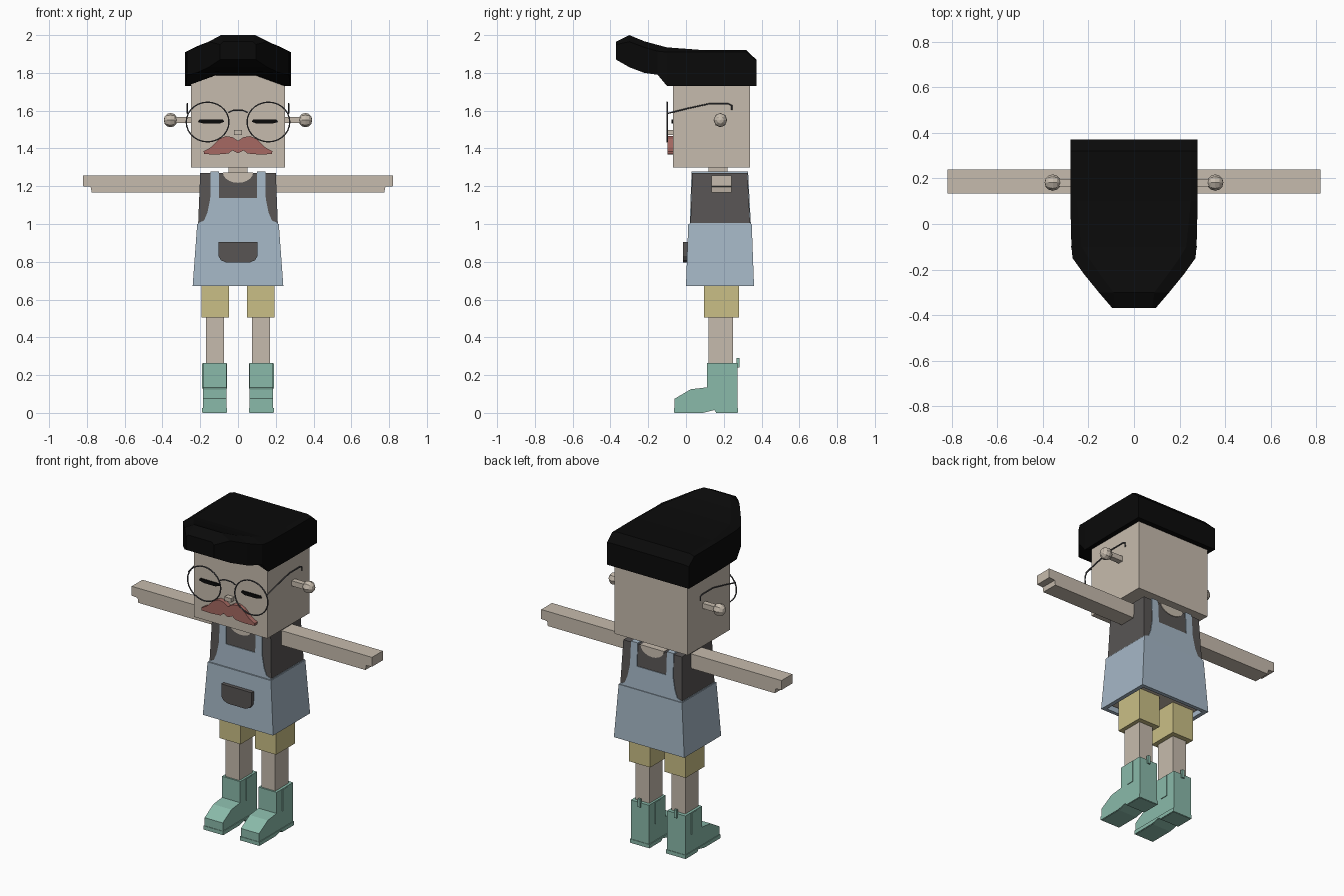
import bpy, bmesh, math

cube = bpy.data.objects.get("Cube")
if cube:
    bpy.data.objects.remove(cube, do_unlink=True)


def material(name, r, g, b):
    linear = [((c / 255 + 0.055) / 1.055) ** 2.4 for c in (r, g, b)] + [1]
    mat = bpy.data.materials.new(name)
    mat.use_nodes = True
    mat.diffuse_color = linear
    shader = mat.node_tree.nodes["Principled BSDF"]
    shader.inputs["Base Color"].default_value = linear
    shader.inputs["Roughness"].default_value = 0.8
    return mat


skin = material("skin", 198, 187, 173)
black = material("hair black", 10, 10, 10)
charcoal = material("shirt charcoal", 88, 85, 84)
blue = material("overall blue", 165, 183, 198)
yellow = material("shorts yellow", 202, 191, 134)
green = material("boot green", 138, 186, 170)
red = material("moustache red", 166, 105, 98)
grey = material("glasses grey", 78, 78, 82)


def finish(name, bm, mat):
    bmesh.ops.recalc_face_normals(bm, faces=bm.faces)
    mesh = bpy.data.meshes.new(name)
    bm.to_mesh(mesh)
    bm.free()
    mesh.materials.append(mat)
    obj = bpy.data.objects.new(name, mesh)
    bpy.context.collection.objects.link(obj)
    return obj


def loft(name, rings, mat):
    """Skin a row of equal-length point rings and close both ends."""
    bm = bmesh.new()
    rows = [[bm.verts.new(p) for p in ring] for ring in rings]
    n = len(rows[0])
    for a, b in zip(rows, rows[1:]):
        for i in range(n):
            j = (i + 1) % n
            bm.faces.new((a[i], a[j], b[j], b[i]))
    bm.faces.new(rows[0])
    bm.faces.new(rows[-1])
    return finish(name, bm, mat)


def prism_y(name, outline, y0, y1, mat):
    return loft(name, [[(x, y, z) for x, z in outline] for y in (y0, y1)], mat)


def prism_x(name, outline, x0, x1, mat):
    return loft(name, [[(x, y, z) for y, z in outline] for x in (x0, x1)], mat)


def rect(x0, x1, y0, y1, z):
    return [(x0, y0, z), (x1, y0, z), (x1, y1, z), (x0, y1, z)]


def box(name, x, y, z, mat):
    return loft(name, [rect(*x, *y, h) for h in z], mat)


def symmetric(half):
    """Complete a right-to-centre outline with its mirror image."""
    return half + [(-x, z) for x, z in reversed(half)]


def wire(name, points, cyclic=False):
    curve = bpy.data.curves.new(name, "CURVE")
    curve.dimensions = "3D"
    curve.bevel_depth = 0.004
    curve.bevel_resolution = 1
    curve.use_fill_caps = True
    spline = curve.splines.new("POLY")
    spline.points.add(len(points) - 1)
    for p, co in zip(spline.points, points):
        p.co = (*co, 1)
    spline.use_cyclic_u = cyclic
    curve.materials.append(grey)
    obj = bpy.data.objects.new(name, curve)
    bpy.context.collection.objects.link(obj)


# Head, neck and nose
box("head", (-.25, .25), (-.07, .34), (1.3, 1.82), skin)
box("neck", (-.05, .05), (.12, .22), (1.2, 1.32), skin)
box("nose", (-.022, .022), (-.1, -.06), (1.472, 1.497), skin)

# Hair: cross-sections from the back to the tip of the quiff
sections = [  # y, side width, top width, side bottom, centre bottom, side top, top
    (.372, .28, .25, 1.73, 1.73, 1.865, 1.87),
    (.32, .28, .25, 1.73, 1.73, 1.91, 1.92),
    (.1, .28, .25, 1.73, 1.73, 1.91, 1.92),
    (-.1, .275, .23, 1.73, 1.795, 1.91, 1.935),
    (-.15, .27, .2, 1.79, 1.8, 1.915, 1.948),
    (-.22, .22, .15, 1.8, 1.807, 1.935, 1.967),
    (-.3, .155, .09, 1.83, 1.83, 1.965, 2),
    (-.37, .095, .08, 1.87, 1.87, 1.95, 1.965),
]
rings = []
for y, w, t, low, mid, side, top in sections:
    half = [(w * .35, mid), (w, low), (w, side), (t, top)]
    rings.append([(x, y, z) for x, z in symmetric(half)])
loft("hair", rings, black)

# Moustache
half = [(0, 1.375), (.03, 1.39), (.05, 1.373), (.11, 1.368), (.18, 1.37),
        (.182, 1.385), (.145, 1.405), (.1, 1.45), (.065, 1.465), (.03, 1.46), (0, 1.44)]
for s, label in ((1, "left"), (-1, "right")):
    prism_y(label + "_moustache", [(s * x, z) for x, z in half], -.098, -.06, red)

# Torso
torso = loft("shirt", [rect(-.213, .213, .022, .342, .95),
                       rect(-.2, .2, .033, .325, 1.27)], charcoal)
box("hips", (-.21, .21), (.03, .33), (.7, .76), skin)


def hug_torso(obj):
    """Set the front and back of a plate just proud of the tapered shirt."""
    for v in obj.data.vertices:
        rise = (v.co.z - .95) / .32
        v.co.y = .018 + .011 * rise if v.co.y < .18 else .346 - .017 * rise


# Overalls: bib with straps running front to back, hollow skirt, pocket
bib = [(.214, .99), (.212, 1.005), (.18, 1.018), (.162, 1.06), (.147, 1.135),
       (.145, 1.278), (.1, 1.278), (.1, 1.137)]
hug_torso(prism_y("bib_and_straps", symmetric(bib), 0, .4, blue))
loft("skirt", [rect(-.215, .215, .022, .336, .72), rect(-.215, .215, .022, .336, .672),
               rect(-.24, .24, 0, .36, .672), rect(-.216, .216, .012, .348, 1.0)], blue)
pocket = [(.103, .905), (.103, .83), (.09, .808), (.06, .795)]
prism_y("pocket", symmetric(pocket), -.015, .02, charcoal)

# Skin showing at the round neckline
arc = [math.pi * i / 10 for i in range(11)]
hug_torso(prism_y("neckline", [(.08 * math.cos(a), 1.273 - .055 * math.sin(a))
                               for a in arc], 0, .4, skin))

# Bridge of the glasses
wire("glasses_bridge", [(-.052, -.1, 1.59), (-.025, -.1, 1.602), (.025, -.1, 1.602),
                        (.052, -.1, 1.59)])

boot = [(-.06, 0), (-.06, .075), (.025, .125), (.11, .135), (.11, .265), (.272, .265),
        (.272, 0), (.16, 0), (.15, .015), (.09, 0)]
sole = [(-.063, .002), (-.063, .025), (.275, .025), (.275, .002), (.16, .002),
        (.15, .015), (.09, .002)]
arm = [(.19, 1.168), (.775, 1.168), (.78, 1.197), (.82, 1.2), (.82, 1.258), (.19, 1.258)]
eye = [(.072, 1.542), (.1, 1.531), (.18, 1.531), (.213, 1.54), (.205, 1.552), (.08, 1.552)]

# Paired parts
for s, label in ((1, "left_"), (-1, "right_")):
    def pair(a, b):
        return (s * a, s * b)

    prism_y(label + "arm", [(s * x, z) for x, z in arm], .135, .24, skin)
    prism_y(label + "eyelid", [(s * x, z) for x, z in eye], -.078, -.069, black)
    box(label + "shorts_leg", pair(.048, .194), (.095, .28), (.505, .74), yellow)
    box(label + "leg", pair(.075, .17), (.12, .25), (.2, .55), skin)

    # Boots with a sole, side gusset and heel loop
    prism_x(label + "boot", boot, *pair(.062, .186), green)
    prism_x(label + "sole", sole, *pair(.057, .19), green)
    box(label + "boot_gusset", pair(.058, .19), (.165, .215), (.13, .262), green)
    box(label + "heel_loop", pair(.115, .133), (.268, .282), (.24, .29), green)

    # Ears on short stalks
    box(label + "ear_stalk", pair(.24, .34), (.165, .198), (1.535, 1.567), skin)
    bpy.ops.mesh.primitive_uv_sphere_add(segments=8, ring_count=6, radius=1,
                                         location=(s * .357, .182, 1.55),
                                         rotation=(0, math.pi / 2, 0))
    ear = bpy.context.object
    ear.name = label + "ear"
    ear.scale = (.038, .036, .036)
    ear.data.materials.append(skin)

    # Glasses rims and temples
    turn = [math.tau * i / 28 for i in range(28)]
    wire(label + "glasses_rim", [(s * .161 + .113 * math.cos(a), -.1, 1.54 + .105 * math.sin(a))
                                 for a in turn], True)
    wire(label + "glasses_temple", [(s * .268, y, z) for y, z in (
        (-.1, 1.585), (0, 1.61), (.12, 1.636), (.225, 1.636), (.242, 1.628), (.242, 1.603))])
